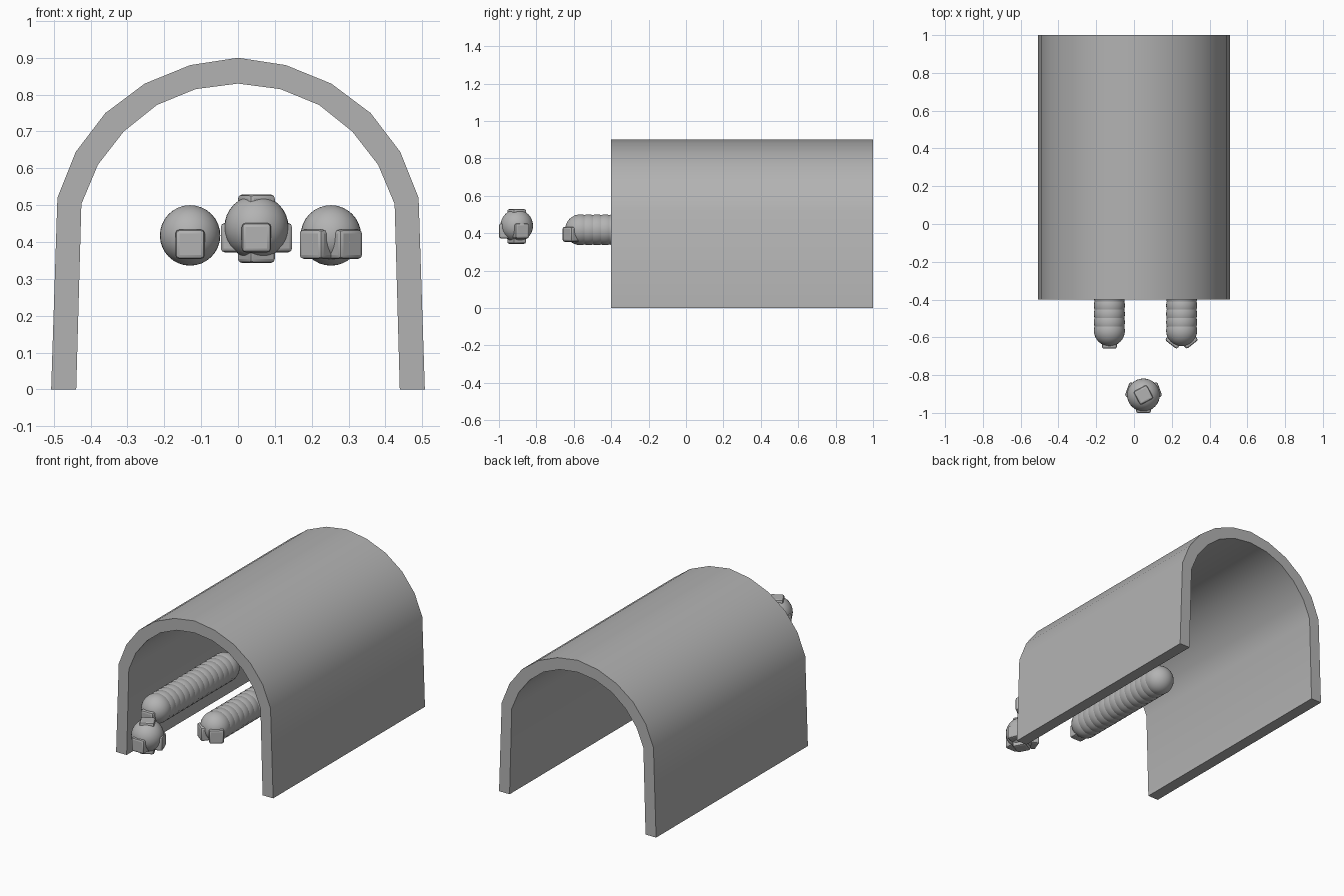
import bpy, bmesh
from math import radians
from mathutils import Matrix, Vector

if "Cube" in bpy.data.objects:
    bpy.data.objects.remove(bpy.data.objects["Cube"])

grey = bpy.data.materials.new("mid_grey")
grey.diffuse_color = (0.45, 0.45, 0.45, 1)
grey.use_nodes = True
grey.node_tree.nodes["Principled BSDF"].inputs["Base Color"].default_value = grey.diffuse_color


def finish(name, bm, angle=30):
    mesh = bpy.data.meshes.new(name)
    bmesh.ops.recalc_face_normals(bm, faces=bm.faces)
    bm.to_mesh(mesh)
    bm.free()
    mesh.materials.append(grey)
    ob = bpy.data.objects.new(name, mesh)
    bpy.context.collection.objects.link(ob)
    bpy.ops.object.select_all(action='DESELECT')
    ob.select_set(True)
    bpy.context.view_layer.objects.active = ob
    bpy.ops.object.shade_smooth_by_angle(angle=radians(angle))
    return ob


def ball(name, center, r):
    bm = bmesh.new()
    bmesh.ops.create_uvsphere(bm, u_segments=32, v_segments=16, radius=r)
    ob = finish(name, bm)
    ob.location = center
    return ob


def pad(name, center, dist, yaw=0, pitch=0, spin=0, depth=0.07):
    """Bevelled block whose outer face sits dist from center; faces -y at zero angles."""
    bm = bmesh.new()
    bmesh.ops.create_cube(bm, size=1)
    bmesh.ops.scale(bm, vec=(0.08, depth, 0.08), verts=bm.verts)
    bmesh.ops.bevel(bm, geom=bm.edges[:], offset=0.011, segments=2,
                    profile=0.5, affect='EDGES')
    ob = finish(name, bm, 20)
    rot = (Matrix.Rotation(radians(yaw), 4, 'Z') @ Matrix.Rotation(radians(pitch), 4, 'X')
           @ Matrix.Rotation(radians(spin), 4, 'Y'))
    ob.matrix_world = (Matrix.Translation(center) @ rot
                       @ Matrix.Translation((0, -(dist - depth / 2), 0)))
    return ob


# Arched tunnel shell
outer = [(0.507, 0), (0.49, 0.52), (0.44, 0.645), (0.36, 0.75), (0.253, 0.83), (0.13, 0.88)]
inner = [(0.439, 0), (0.425, 0.503), (0.38, 0.61), (0.31, 0.70), (0.22, 0.772), (0.115, 0.815)]


def arch(half, top):
    return half + [(0, top)] + [(-x, z) for x, z in reversed(half)]


out, inn = arch(outer, 0.90), arch(inner, 0.83)
bm = bmesh.new()
rows = [[bm.verts.new((x, y, z)) for x, z in prof]
        for y in (-0.4, 1.0) for prof in (out, inn)]
fo, fi, bo, bi = rows
for i in range(len(out) - 1):
    for a, b in ((fo, bo), (fi, bi), (fo, fi), (bo, bi)):
        bm.faces.new((a[i], a[i + 1], b[i + 1], b[i]))
for i in (0, -1):
    bm.faces.new((fo[i], fi[i], bi[i], bo[i]))
finish("tunnel_arch", bm)

# Two ribbed bars made of overlapping balls
for side, x in (("left", -0.13), ("right", 0.252)):
    bar = ball(side + "_ribbed_bar", (x, -0.565, 0.418), 0.082)
    arr = bar.modifiers.new("ribs", 'ARRAY')
    arr.use_relative_offset = False
    arr.use_constant_offset = True
    arr.constant_offset_displace = (0, 0.0445, 0)
    arr.count = 15

# Pads on the bar ends
pad("left_bar_pad", (-0.13, -0.565, 0.394), 0.095)
for side, yaw in (("left", -38), ("right", 38)):
    pad("right_bar_pad_" + side, (0.252, -0.565, 0.394), 0.093, yaw)

# Loose ball with five pads
c = Vector((0.05, -0.905, 0.44))
ball("loose_ball", c, 0.087)
low = c - Vector((0, 0, 0.028))
pad("ball_front_pad", low, 0.095)
for side, yaw in (("left", -110), ("right", 110)):
    pad("ball_pad_" + side, low, 0.092, yaw)
pad("ball_top_pad", c, 0.089, pitch=-90, spin=-28)
pad("ball_bottom_pad", c, 0.097, pitch=90, spin=28)
